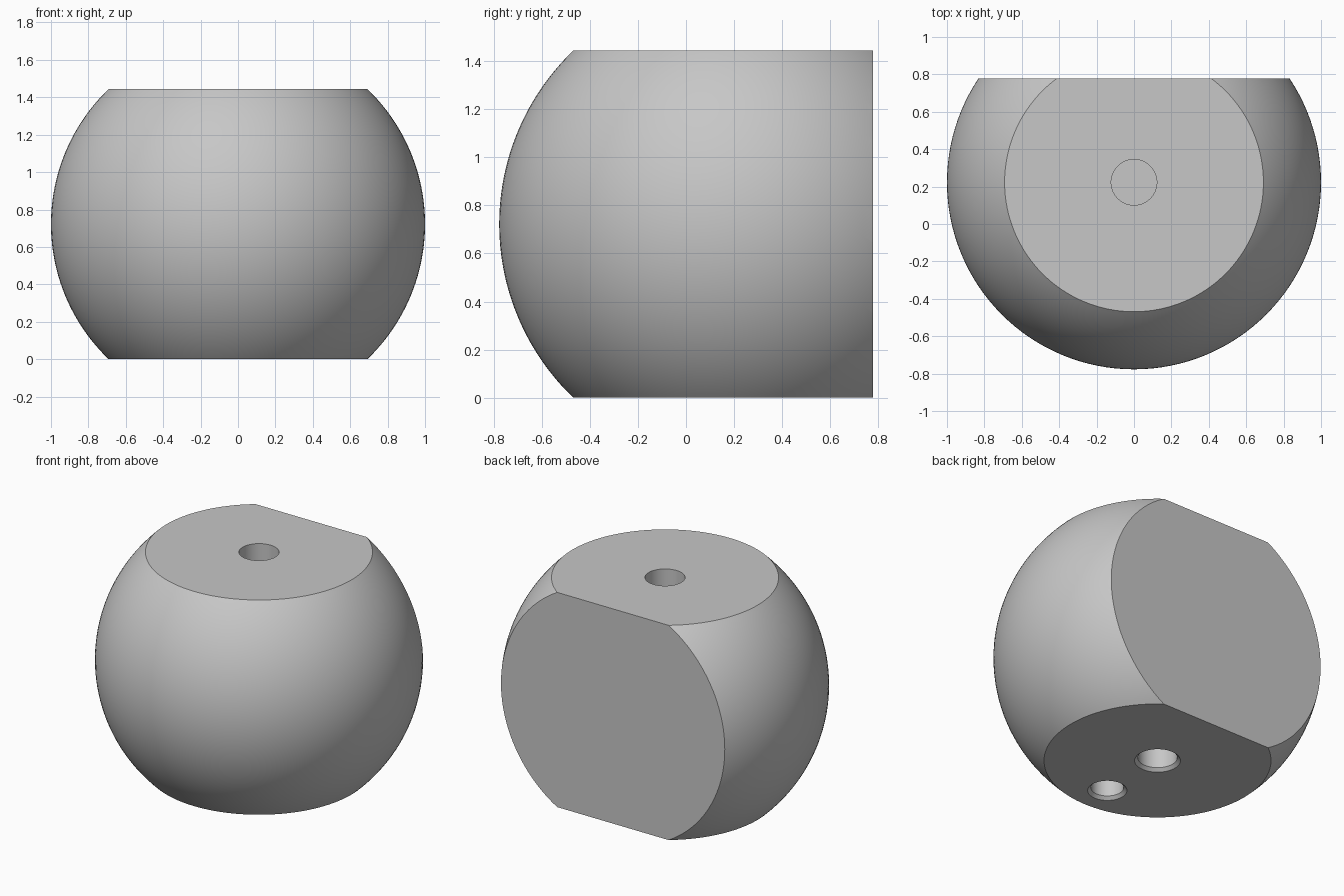
import bpy, bmesh, math
from mathutils import Matrix

cube = bpy.data.objects.get("Cube")
if cube:
    bpy.data.objects.remove(cube)

AXIS_Y = 0.223      # sphere centre
MID = 0.722         # half the height; the sphere radius is 1
BACK = 0.777        # flat back plane
CHAMFER = 0.02

grey = bpy.data.materials.new("plain grey")
grey.use_nodes = True
colour = (0.57, 0.57, 0.57, 1)
grey.diffuse_color = colour
grey.node_tree.nodes["Principled BSDF"].inputs["Base Color"].default_value = colour


def lathe(name, profile, y, steps=128):
    """Revolve (radius, z) points about a vertical axis through (0, y)."""
    bm = bmesh.new()
    verts = [bm.verts.new((r, 0, z)) for r, z in profile]
    edges = [bm.edges.new(pair) for pair in zip(verts, verts[1:])]
    bmesh.ops.spin(bm, geom=verts + edges, cent=(0, 0, 0), axis=(0, 0, 1),
                   angle=math.tau, steps=steps)
    bmesh.ops.remove_doubles(bm, verts=bm.verts, dist=0.0001)
    bmesh.ops.recalc_face_normals(bm, faces=bm.faces)
    return finish(name, bm, y)


def finish(name, bm, y=0):
    mesh = bpy.data.meshes.new(name)
    bm.to_mesh(mesh)
    bm.free()
    mesh.materials.append(grey)
    obj = bpy.data.objects.new(name, mesh)
    obj.location.y = y
    bpy.context.collection.objects.link(obj)
    return obj


def chamfered_hole(radius, depth):
    """Profile of a blind hole in the base, from its floor to its rim."""
    return [(0, depth), (radius, depth), (radius, CHAMFER), (radius + CHAMFER, 0)]


# Truncated ball with a central hole in the base and another in the top
limit = math.asin(MID)
arc = [-limit + 2 * limit * i / 64 for i in range(65)]
profile = chamfered_hole(0.12, 0.4)
profile += [(math.cos(a), MID + math.sin(a)) for a in arc]
profile += [(0.122, 2 * MID), (0.122, 2 * MID - 0.4), (0, 2 * MID - 0.4)]
body = lathe("ball_body", profile, AXIS_Y)

# Cutter for the small locating hole in the base
pin = chamfered_hole(0.1, 0.3) + [(0.1 + CHAMFER, -0.1), (0, -0.1)]
pin_cutter = lathe("pin_hole_cutter", pin, AXIS_Y - 0.476, 64)

# Cutter for the flat back
bm = bmesh.new()
bmesh.ops.create_cube(bm, size=3, matrix=Matrix.Translation((0, BACK + 1.5, MID)))
back_cutter = finish("flat_back_cutter", bm)

bpy.ops.object.select_all(action='DESELECT')
bpy.context.view_layer.objects.active = body
body.select_set(True)
for cutter in (pin_cutter, back_cutter):
    cutter.hide_render = True
    mod = body.modifiers.new(cutter.name, 'BOOLEAN')
    mod.operation = 'DIFFERENCE'
    mod.solver = 'EXACT'
    mod.object = cutter
    bpy.ops.object.modifier_apply(modifier=mod.name)
    bpy.data.objects.remove(cutter)

bpy.ops.object.shade_smooth_by_angle(angle=math.radians(30))
